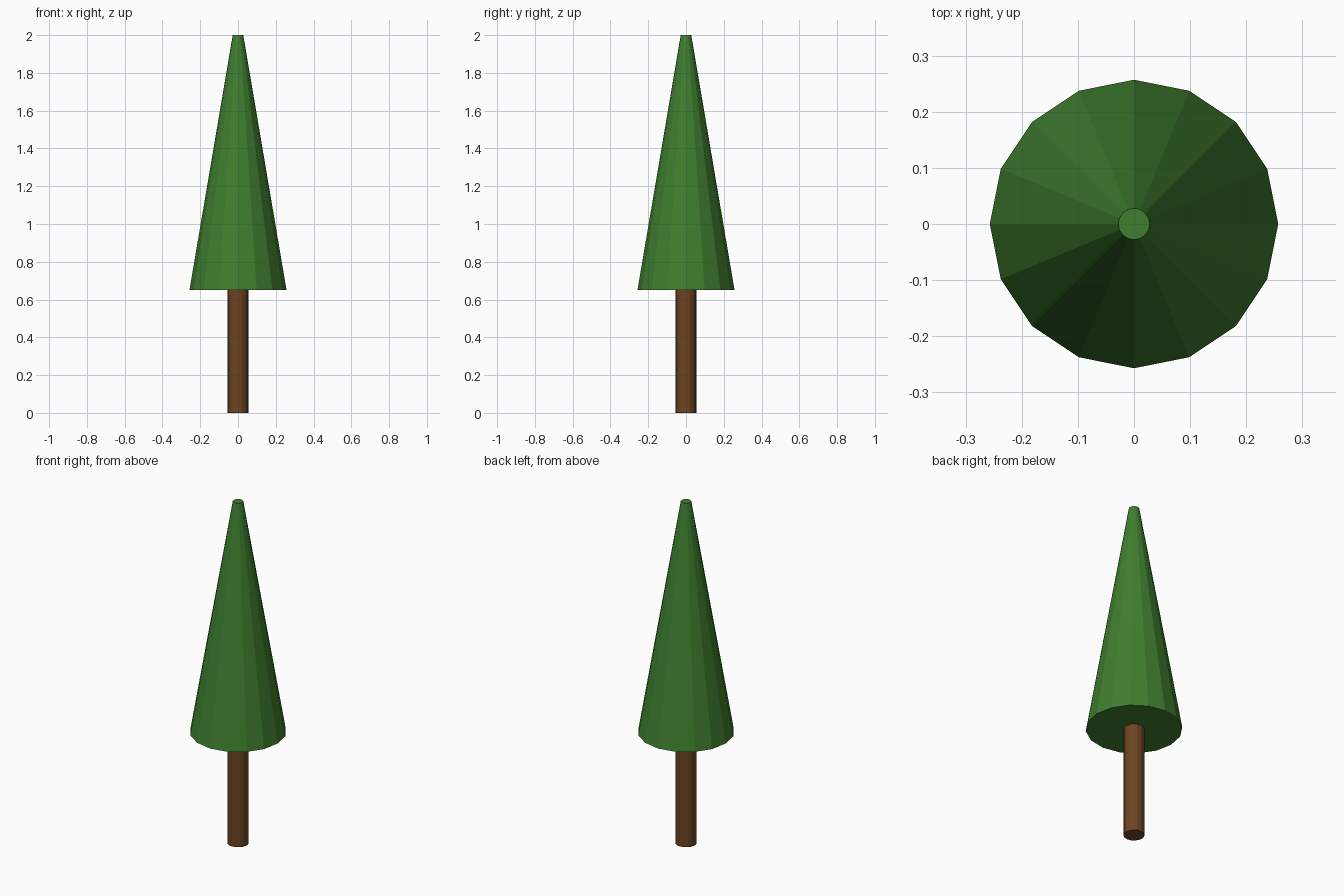
import bpy

if "Cube" in bpy.data.objects:
    bpy.data.objects.remove(bpy.data.objects["Cube"])

SIDES = 16


def material(name, rgb):
    m = bpy.data.materials.new(name)
    m.diffuse_color = (*rgb, 1.0)
    m.use_nodes = True
    m.node_tree.nodes["Principled BSDF"].inputs["Base Color"].default_value = m.diffuse_color
    return m


def frustum(name, r_bottom, r_top, z0, z1, mat):
    bpy.ops.mesh.primitive_cone_add(
        vertices=SIDES, radius1=r_bottom, radius2=r_top,
        depth=z1 - z0, location=(0, 0, (z0 + z1) / 2))
    ob = bpy.context.object
    ob.name = name
    ob.data.materials.append(mat)
    return ob


# Trunk: plain straight post, ending just inside the foliage
frustum("trunk", 0.056, 0.056, 0.0, 0.66, material("bark", (0.15, 0.058, 0.016)))

# Foliage: tall faceted cone with a blunt tip
frustum("foliage", 0.257, 0.028, 0.65, 2.0, material("leaves", (0.05, 0.21, 0.028)))
